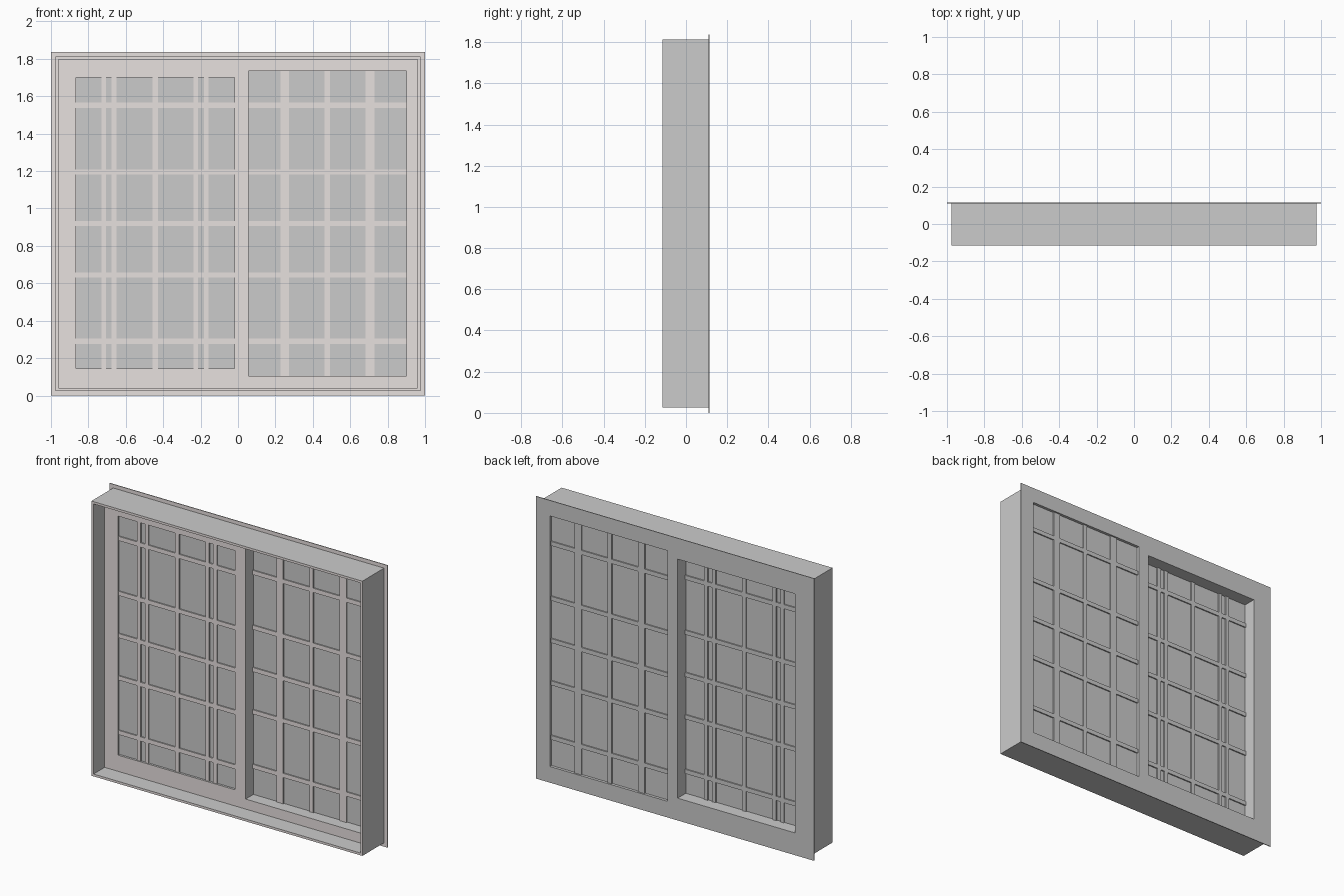
import bpy

if "Cube" in bpy.data.objects:
    bpy.data.objects.remove(bpy.data.objects["Cube"])

paint = bpy.data.materials.new("inner_paint")
paint.diffuse_color = (0.80, 0.75, 0.74, 1)
paint.use_nodes = True
paint.node_tree.nodes["Principled BSDF"].inputs["Base Color"].default_value = paint.diffuse_color

LEFT = (-0.865, -0.02, 0.145, 1.70)    # x0, x1, z0, z1 of the openings
RIGHT = (0.055, 0.90, 0.105, 1.735)
ROWS = [0.29, 0.645, 0.92, 1.195, 1.552]


def box(name, x0, x1, y0, y1, z0, z1):
    v = [(x, y, z) for x in (x0, x1) for y in (y0, y1) for z in (z0, z1)]
    f = [(0, 1, 3, 2), (4, 6, 7, 5), (0, 4, 5, 1),
         (2, 3, 7, 6), (0, 2, 6, 4), (1, 5, 7, 3)]
    me = bpy.data.meshes.new(name)
    me.from_pydata(v, [], f)
    ob = bpy.data.objects.new(name, me)
    bpy.context.collection.objects.link(ob)
    return ob


def boolean(ob, tool, op):
    m = ob.modifiers.new(op, 'BOOLEAN')
    m.operation, m.solver, m.object = op, 'EXACT', tool
    bpy.context.view_layer.objects.active = ob
    bpy.ops.object.modifier_apply(modifier=m.name)
    bpy.data.objects.remove(tool)


def paint_front(ob):
    # only the faces towards the room carry the warm paint
    me = ob.data
    me.materials.clear()
    me.materials.append(None)
    me.materials.append(paint)
    for p in me.polygons:
        p.material_index = 1 if p.normal.y < -0.9 else 0


# frame: deep box, thin rear flange, front recess and two openings
frame = box("window_frame", -0.975, 0.975, -0.114, 0.112, 0.025, 1.812)
boolean(frame, box("flange", -1, 1, 0.109, 0.114, 0, 1.836), 'UNION')
boolean(frame, box("recess", -0.96, 0.96, -0.3, 0.0, 0.04, 1.797), 'DIFFERENCE')
for x0, x1, z0, z1 in (LEFT, RIGHT):
    boolean(frame, box("opening", x0, x1, -0.3, 0.3, z0, z1), 'DIFFERENCE')
paint_front(frame)


# sashes: glass with a grid of glazing bars, left one in front, right one behind
def sash(side, opening, y0, columns):
    x0, x1, z0, z1 = opening
    box(side + "_glass", x0, x1, y0 + 0.008, y0 + 0.024, z0, z1)
    bars = None
    parts = [(cx - w / 2, cx + w / 2, z0, z1) for cx, w in columns]
    parts += [(x0, x1, z - 0.014, z + 0.014) for z in ROWS]
    for a, b, c, d in parts:
        bar = box(side + "_glazing_bars", a, b, y0, y0 + 0.032, c, d)
        if bars:
            boolean(bars, bar, 'UNION')
        else:
            bars = bar
    paint_front(bars)


sash("left", LEFT, 0.006,
     [(-0.718, 0.026), (-0.662, 0.026), (-0.443, 0.028),
      (-0.226, 0.026), (-0.17, 0.026)])
sash("right", RIGHT, 0.072,
     [(0.25, 0.048), (0.477, 0.028), (0.705, 0.048)])
